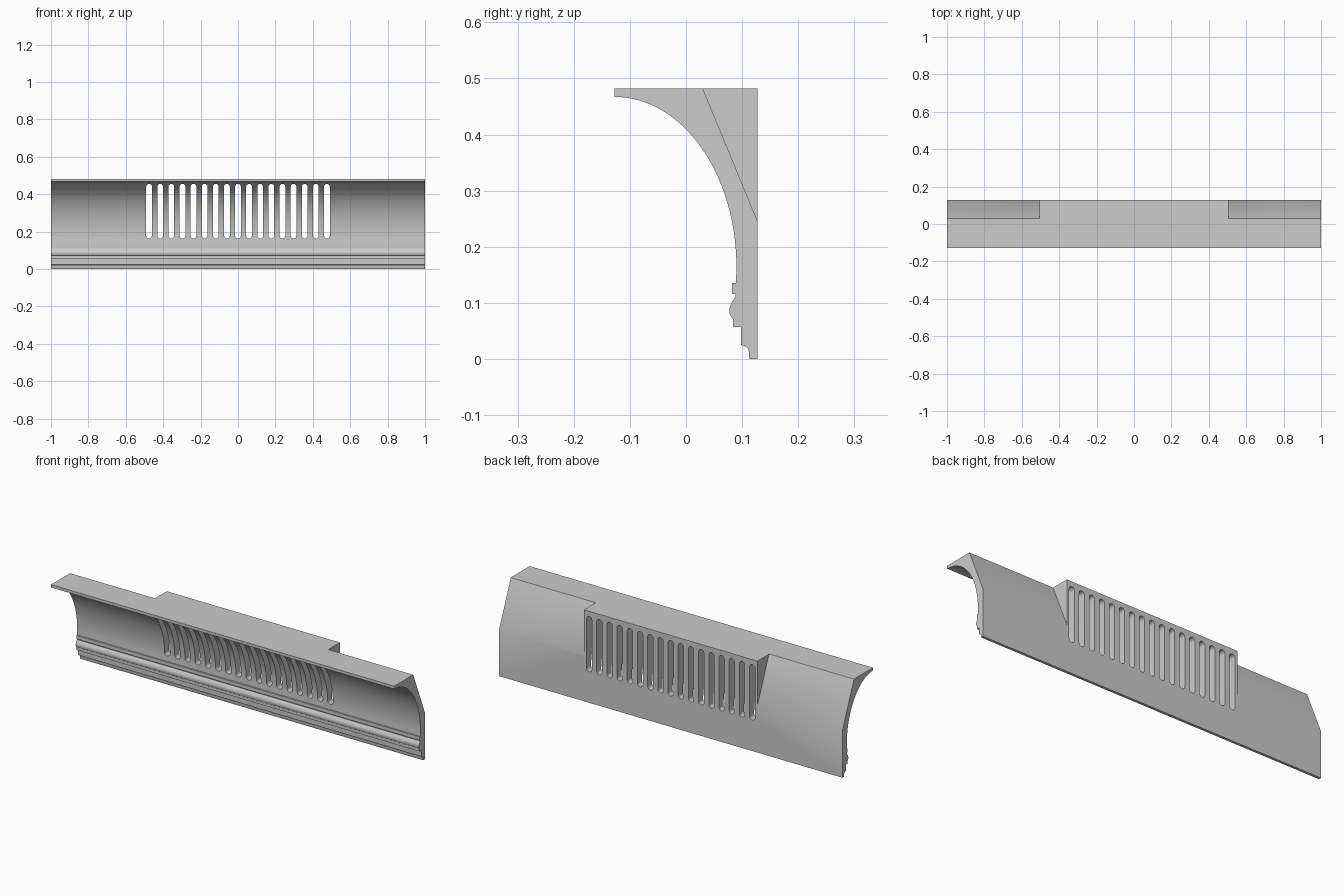
import bpy, bmesh, math

if "Cube" in bpy.data.objects:
    bpy.data.objects.remove(bpy.data.objects["Cube"])

def prism(name, pts, axis, start, end):
    """Extrude closed 2D outline: axis 'x' uses (y,z), axis 'y' uses (x,z)."""
    bm = bmesh.new()
    def put(p, d):
        return (d, p[0], p[1]) if axis == 'x' else (p[0], d, p[1])
    face = bm.faces.new([bm.verts.new(put(p, start)) for p in pts])
    ext = bmesh.ops.extrude_face_region(bm, geom=[face])
    vs = [v for v in ext['geom'] if isinstance(v, bmesh.types.BMVert)]
    bmesh.ops.translate(bm, verts=vs, vec=put((0, 0), end - start))
    bmesh.ops.recalc_face_normals(bm, faces=bm.faces)
    mesh = bpy.data.meshes.new(name)
    bm.to_mesh(mesh)
    bm.free()
    ob = bpy.data.objects.new(name, mesh)
    bpy.context.collection.objects.link(ob)
    return ob

def arc(cx, cz, rx, rz, a0, a1, n):
    return [(cx + rx * math.cos(math.radians(a0 + (a1 - a0) * i / n)),
             cz + rz * math.sin(math.radians(a0 + (a1 - a0) * i / n)))
            for i in range(n + 1)]

BACK, TOP = 0.1275, 0.482

# Cornice profile: large cove, fillet, bead, steps and small bottom round
profile = [(BACK, 0), (BACK, TOP), (-BACK, TOP)]
profile += arc(-BACK, 0.163, 0.2175, 0.304, 90, 0, 32)
profile += [(0.089, 0.135), (0.082, 0.135), (0.082, 0.116), (0.088, 0.116)]
profile += [(0.088, 0.110), (0.083, 0.103), (0.079, 0.096), (0.077, 0.088),
            (0.078, 0.080), (0.081, 0.074), (0.084, 0.072)]
profile += [(0.084, 0.057), (0.098, 0.057), (0.098, 0.025)]
profile += arc(0.100, 0.012, 0.012, 0.012, 80, 0, 6)
profile += [(0.1125, 0.002), (0.1135, 0)]
cornice = prism("vented_cornice", profile, 'x', -1, 1)

# Cutters: sloped back corners at both ends
slope = (0.2455 - TOP) / (BACK - 0.030)
ya, yb = 0.030 - 0.04, BACK + 0.04
wedge = [(ya, TOP + slope * (ya - 0.030)), (yb, TOP + slope * (yb - 0.030)), (yb, 0.7), (ya, 0.7)]
cutters = [prism("back_slope_cutter", wedge, 'x', s * 0.505, s * 1.1) for s in (-1, 1)]

# Cutters: row of round-ended vent slots
R = 0.0155
for i in range(17):
    x = (i - 8) * 0.0594
    outline = arc(x, 0.455 - R, R, R, 0, 180, 10) + arc(x, 0.163 + R, R, R, 180, 360, 10)
    cutters.append(prism("vent_slot_cutter", outline, 'y', -0.3, 0.3))

# Apply all cuts
for c in cutters:
    m = cornice.modifiers.new("cut", 'BOOLEAN')
    m.operation = 'DIFFERENCE'
    m.solver = 'EXACT'
    m.object = c
dg = bpy.context.evaluated_depsgraph_get()
result = bpy.data.meshes.new_from_object(cornice.evaluated_get(dg))
cornice.modifiers.clear()
cornice.data = result
for c in cutters:
    bpy.data.objects.remove(c, do_unlink=True)

bpy.ops.object.select_all(action='DESELECT')
cornice.select_set(True)
bpy.context.view_layer.objects.active = cornice
bpy.ops.object.shade_smooth_by_angle(angle=math.radians(25))
